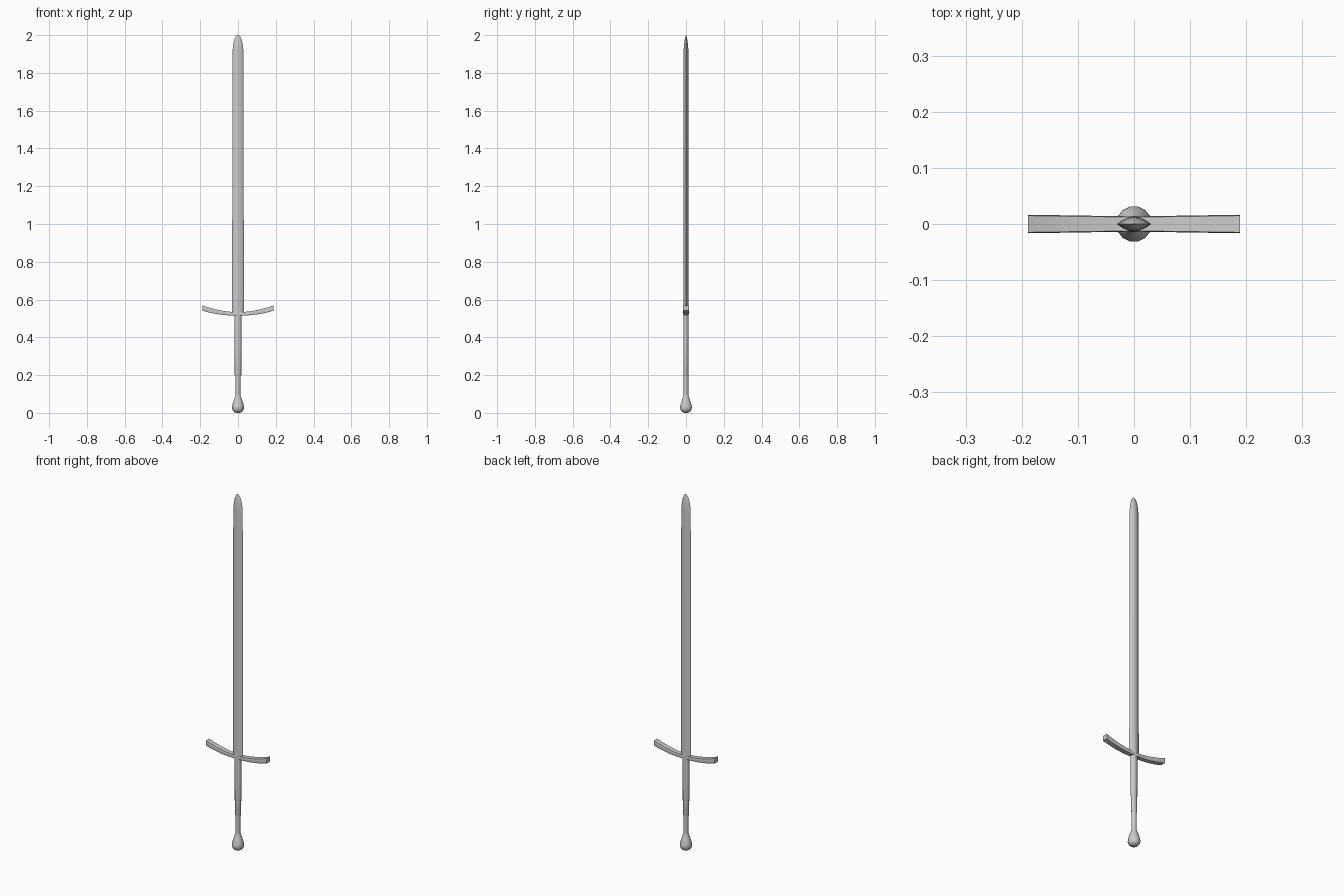
import bpy, bmesh, math
from mathutils import Vector

if "Cube" in bpy.data.objects:
    bpy.data.objects.remove(bpy.data.objects["Cube"])


def loft(name, rings, angle=30):
    """Skin a list of equal-length point rings and cap both ends."""
    bm = bmesh.new()
    loops = [[bm.verts.new(p) for p in ring] for ring in rings]
    n = len(loops[0])
    for a, b in zip(loops, loops[1:]):
        for i in range(n):
            j = (i + 1) % n
            bm.faces.new((a[i], a[j], b[j], b[i]))
    bm.faces.new(loops[0][::-1])
    bm.faces.new(loops[-1])
    bmesh.ops.recalc_face_normals(bm, faces=bm.faces)
    mesh = bpy.data.meshes.new(name)
    bm.to_mesh(mesh)
    bm.free()
    ob = bpy.data.objects.new(name, mesh)
    bpy.context.collection.objects.link(ob)
    bpy.context.view_layer.objects.active = ob
    ob.select_set(True)
    bpy.ops.object.shade_smooth_by_angle(angle=math.radians(angle))
    ob.select_set(False)
    return ob


def oval(z, rx, ry, n=14):
    return [(rx * math.cos(math.tau * i / n), ry * math.sin(math.tau * i / n), z)
            for i in range(n)]


def lens(z, w, t, steps=6):
    """Sharp-edged blade section: two shallow arcs meeting at the edges."""
    xs = [1 - 2 * i / steps for i in range(steps)]
    front = [(w * x, -t * (1 - x * x), z) for x in xs]
    back = [(-w * x, t * (1 - x * x), z) for x in xs]
    return front + back


# Blade with a rounded tip
blade = [(0.515, 0.031, 0.013), (1.88, 0.0295, 0.013), (1.92, 0.0285, 0.0125),
         (1.95, 0.0255, 0.0105), (1.975, 0.02, 0.007), (1.99, 0.0135, 0.0035),
         (2.0, 0.004, 0.0005)]
loft("blade", [lens(*s) for s in blade], 45)

# Curved cross guard with upright ends, flaring outwards
rings = []
section = [(1, .45), (.9, 1), (-.9, 1), (-1, .45), (-1, -.45), (-.9, -1), (.9, -1), (1, -.45)]
for i in range(-8, 9):
    s = i / 8
    z = 0.524 + 0.031 * s * s
    h = 0.0085 + 0.0055 * abs(s)
    w = 0.0135 + 0.003 * abs(s)
    rings.append([Vector((0.189 * s, w * a, z + h * b)) for a, b in section])
loft("cross_guard", rings)

# Small rain guard rising over the foot of the blade
loft("rain_guard", [oval(*s) for s in
                    [(0.525, 0.018, 0.0145), (0.54, 0.014, 0.0142), (0.552, 0.006, 0.0135)]])

# Two-stage grip with a step at the waist
loft("upper_grip", [oval(*s) for s in
                    [(0.195, 0.015, 0.0125), (0.2, 0.0175, 0.0135), (0.38, 0.0185, 0.0135),
                     (0.525, 0.0185, 0.0135)]], 40)
loft("lower_grip", [oval(*s) for s in
                    [(0.08, 0.0125, 0.0125), (0.2, 0.0135, 0.0125)]], 40)

# Pear-shaped pommel
pommel = [(0.0, 0.010), (0.005, 0.021), (0.013, 0.028), (0.025, 0.032), (0.036, 0.0315),
          (0.055, 0.026), (0.075, 0.0195), (0.088, 0.0145), (0.098, 0.012)]
loft("pommel", [oval(z, r, r) for z, r in pommel], 45)
